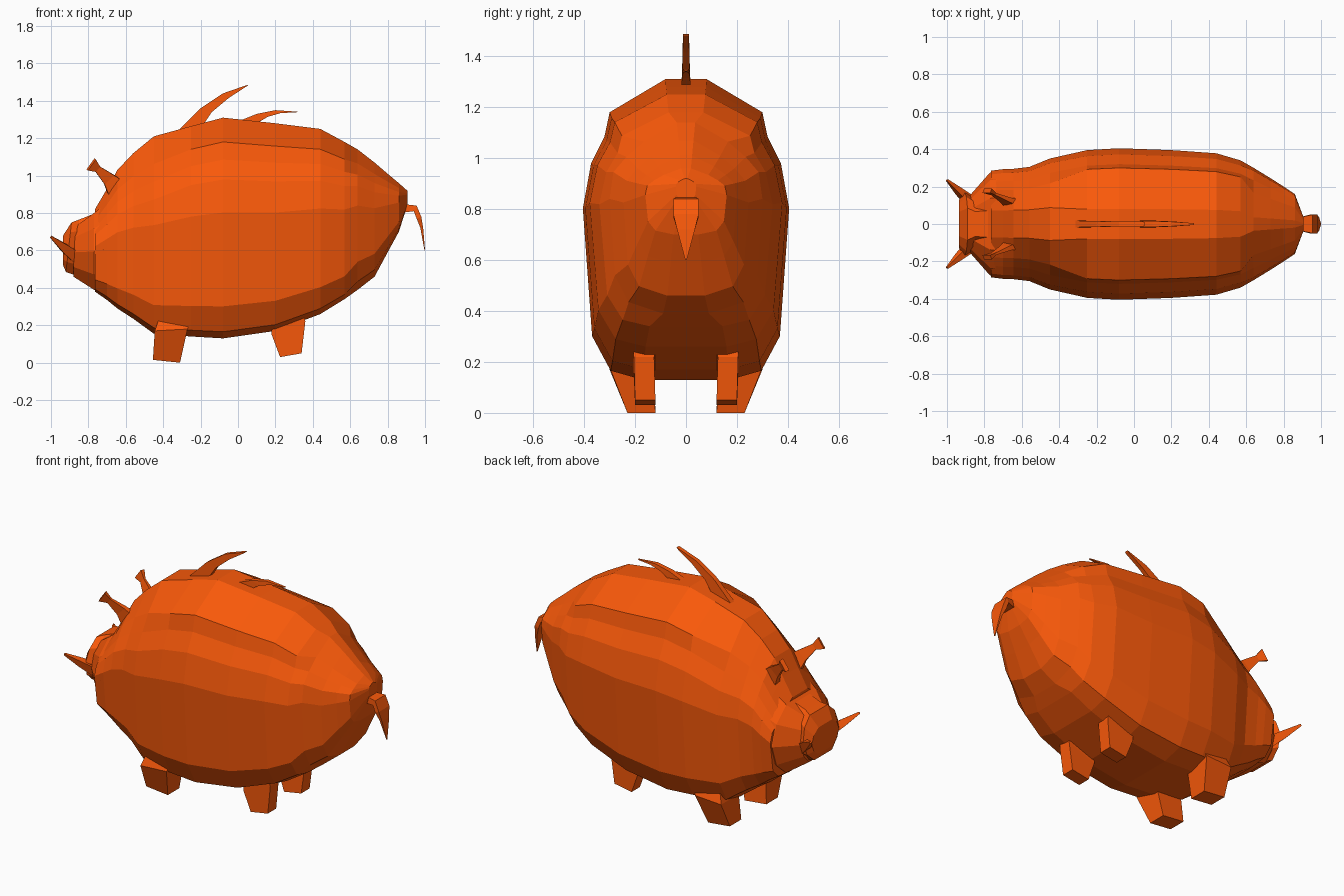
import bpy, bmesh
from mathutils import Vector

mat = bpy.data.materials.new("orange")
mat.diffuse_color = (0.95, 0.10, 0.003, 1)


def finish(name, bm):
    bmesh.ops.recalc_face_normals(bm, faces=bm.faces)
    me = bpy.data.meshes.new(name)
    bm.to_mesh(me)
    bm.free()
    me.materials.append(mat)
    ob = bpy.data.objects.new(name, me)
    bpy.context.collection.objects.link(ob)
    return ob


def loft(name, rings):
    """Skin a list of equal-length closed rings and cap both ends."""
    bm = bmesh.new()
    vs = [[bm.verts.new(p) for p in r] for r in rings]
    n = len(rings[0])
    for a, b in zip(vs, vs[1:]):
        for i in range(n):
            j = (i + 1) % n
            bm.faces.new((a[i], a[j], b[j], b[i]))
    bm.faces.new(vs[0])
    bm.faces.new(vs[-1])
    return finish(name, bm)


def both(name, rings):
    """Build a part on +y and its mirror on -y."""
    loft(name + "_left", rings)
    loft(name + "_right", [[(x, -y, z) for x, y, z in r] for r in rings])


def section(x, zt, zb, w, half, lean=0.0):
    """Ring from a half profile of (width, height) fractions, leaning along x."""
    full = half + [(-a, b) for a, b in reversed(half)]
    return [(x + lean * (b - 0.5), a * w, zb + b * (zt - zb)) for a, b in full]


# Body: rounded barrel with a shoulder ridge, plainer at head and rump
barrel = [(0.2, 1), (0.74, 0.89), (0.79, 0.81), (0.92, 0.72), (1, 0.57),
          (0.91, 0.145), (0.73, 0.03), (0.42, 0)]
neck = [(0.25, 1), (0.62, 0.86), (0.78, 0.77), (0.93, 0.68), (1, 0.55),
        (0.91, 0.145), (0.73, 0.03), (0.35, 0)]
rump = [(0.12, 1), (0.55, 0.9), (0.78, 0.82), (0.95, 0.74), (1, 0.6),
        (0.93, 0.2), (0.75, 0.06), (0.3, 0)]
stations = [(-0.765, 0.82, 0.38, 0.285, neck), (-0.70, 0.93, 0.335, 0.293, neck),
            (-0.645, 1.03, 0.29, 0.295, neck), (-0.56, 1.12, 0.235, 0.305, neck),
            (-0.45, 1.21, 0.155, 0.35, neck), (-0.25, 1.265, 0.14, 0.395, barrel),
            (-0.08, 1.31, 0.13, 0.405, barrel), (0.20, 1.28, 0.17, 0.395, barrel),
            (0.44, 1.25, 0.26, 0.378, barrel), (0.57, 1.18, 0.34, 0.34, barrel),
            (0.64, 1.14, 0.39, 0.30, rump), (0.73, 1.07, 0.46, 0.245, rump),
            (0.80, 1.01, 0.59, 0.20, rump), (0.86, 0.96, 0.70, 0.16, rump),
            (0.905, 0.92, 0.84, 0.04, rump)]
loft("body", [section(*s) for s in stations])

# Head: cheeks narrowing, then a flared slanted snout
muzzle = [(0.5, 1), (0.85, 0.8), (1, 0.5), (0.85, 0.2), (0.5, 0)]
loft("cheeks", [section(-0.72, 0.84, 0.37, 0.285, muzzle),
                section(-0.77, 0.80, 0.39, 0.275, muzzle),
                section(-0.88, 0.72, 0.46, 0.15, muzzle)])
loft("snout", [section(-0.76, 0.80, 0.44, 0.14, muzzle),
               section(-0.85, 0.765, 0.46, 0.135, muzzle),
               section(-0.905, 0.75, 0.485, 0.17, muzzle, 0.03),
               section(-0.935, 0.68, 0.52, 0.13, muzzle)])


def box_ring(x0, x1, y0, y1, z0, z1):
    """Quad whose height runs from z0 at x0 to z1 at x1."""
    return [(x0, y0, z0), (x1, y0, z1), (x1, y1, z1), (x0, y1, z0)]


# Legs: stubby tapered blocks
both("front_leg", [box_ring(-0.455, -0.31, 0.12, 0.23, 0.015, 0.0),
                   box_ring(-0.445, -0.27, 0.13, 0.30, 0.17, 0.18),
                   box_ring(-0.40, -0.22, 0.12, 0.25, 0.30, 0.30)])
both("hind_leg", [box_ring(0.225, 0.34, 0.12, 0.20, 0.03, 0.05),
                  box_ring(0.18, 0.36, 0.125, 0.205, 0.15, 0.22),
                  box_ring(0.18, 0.34, 0.10, 0.21, 0.32, 0.32)])


def tube(path, widths, depth=1.0):
    """Square rings of given half sizes, perpendicular to a path."""
    pts = [Vector(p) for p in path]
    rings = []
    for i, (p, w) in enumerate(zip(pts, widths)):
        d = (pts[min(i + 1, len(pts) - 1)] - pts[max(i - 1, 0)]).normalized()
        u = d.cross(Vector((0, 1, 0))).normalized()
        v = d.cross(u) * depth
        rings.append([tuple(p + (u * a + v * b) * w) for a, b in ((-1, -1), (1, -1), (1, 1), (-1, 1))])
    return rings


# Trumpet-shaped ears and tusks
both("ear", tube([(-0.64, 0.11, 0.92), (-0.69, 0.13, 0.98), (-0.75, 0.16, 1.035), (-0.785, 0.178, 1.06)],
                 [0.06, 0.035, 0.018, 0.036], 0.35))
both("tusk", tube([(-0.86, 0.11, 0.56), (-0.93, 0.17, 0.615), (-1.0, 0.235, 0.673)],
                  [0.032, 0.022, 0.006], 0.8))


def blade(name, upper, lower, thick):
    """Thin curved blade between an upper and a lower edge in the xz plane."""
    loft(name, [[(a[0], -t, a[1]), (a[0], t, a[1]), (b[0], t, b[1]), (b[0], -t, b[1])]
                for a, b, t in zip(upper, lower, thick)])


# Mane tufts and hanging tail
blade("front_tuft", [(-0.32, 1.24), (-0.20, 1.36), (-0.08, 1.44), (0.055, 1.487)],
      [(-0.20, 1.25), (-0.14, 1.34), (-0.05, 1.415), (0.05, 1.48)], [0.018, 0.015, 0.013, 0.012])
blade("rear_tuft", [(0.0, 1.29), (0.10, 1.33), (0.20, 1.35), (0.32, 1.342)],
      [(0.10, 1.28), (0.16, 1.315), (0.23, 1.335), (0.31, 1.338)], [0.018, 0.016, 0.012, 0.005])
blade("tail", [(0.86, 0.85), (0.955, 0.84), (0.98, 0.78), (0.99, 0.72), (1.0, 0.60)],
      [(0.86, 0.80), (0.94, 0.81), (0.955, 0.77), (0.975, 0.72), (0.997, 0.60)],
      [0.03, 0.05, 0.05, 0.035, 0.003])
